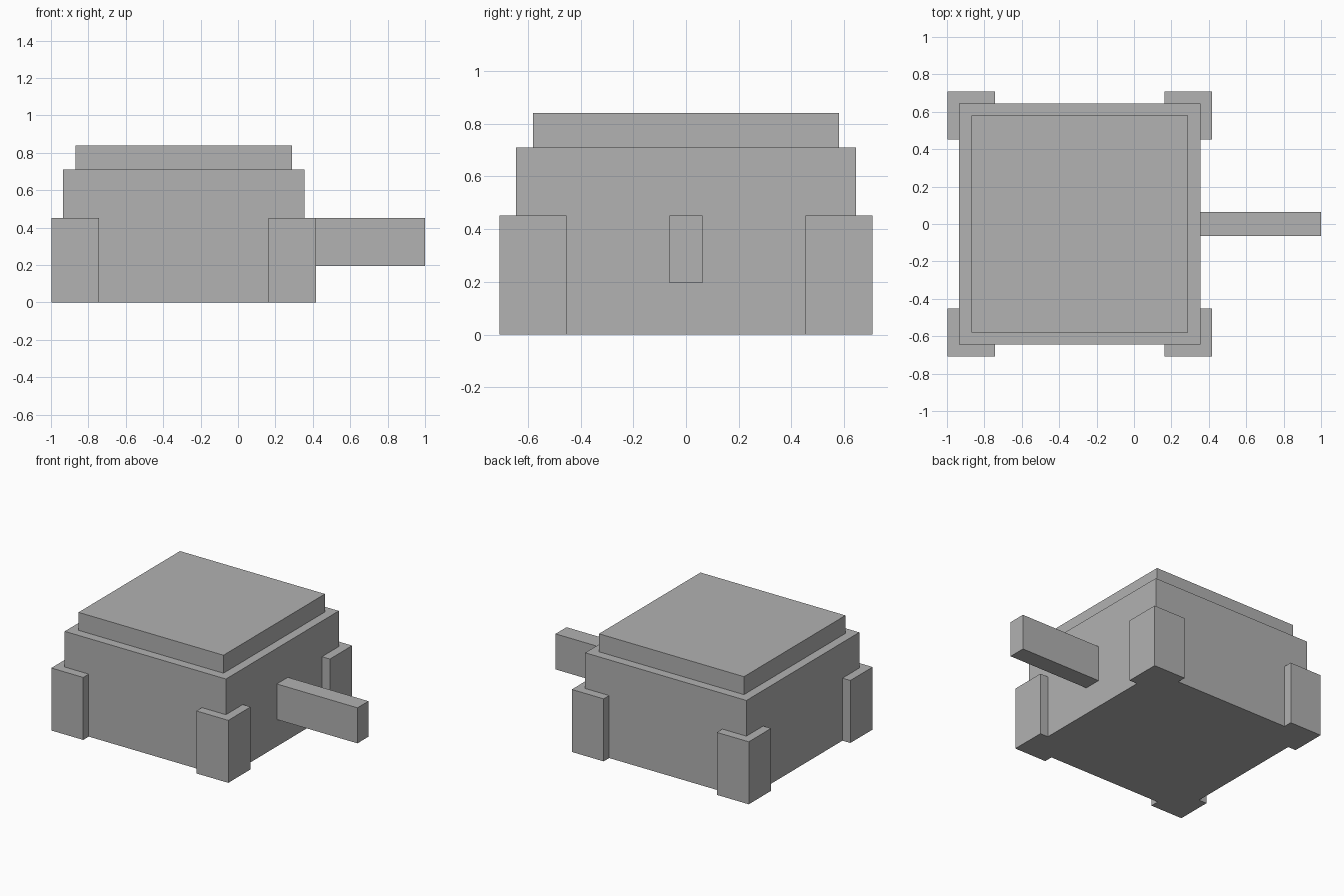
import bpy, bmesh
from mathutils import Vector

if "Cube" in bpy.data.objects:
    bpy.data.objects.remove(bpy.data.objects["Cube"])

grey = bpy.data.materials.new("grey")
grey.diffuse_color = (0.445, 0.445, 0.445, 1)
grey.use_nodes = True
grey.node_tree.nodes["Principled BSDF"].inputs["Base Color"].default_value = grey.diffuse_color


def box(name, lo, hi):
    """Axis-aligned box between two corners."""
    lo, hi = Vector(lo), Vector(hi)
    bm = bmesh.new()
    bmesh.ops.create_cube(bm, size=1)
    for v in bm.verts:
        v.co = (lo + hi) / 2 + v.co * (hi - lo)
    mesh = bpy.data.meshes.new(name)
    bm.to_mesh(mesh)
    bm.free()
    mesh.materials.append(grey)
    obj = bpy.data.objects.new(name, mesh)
    bpy.context.collection.objects.link(obj)
    return obj


CX = -0.29     # centre of the square body along x

# Main block and the stepped lid on top
box("body", (CX - 0.645, -0.645, 0), (CX + 0.645, 0.645, 0.71))
box("lid", (CX - 0.58, -0.58, 0.71), (CX + 0.58, 0.58, 0.84))

# Four corner posts wrapping the body edges
outer, inner = 0.708, 0.453
for sx, side in ((-1, "left"), (1, "right")):
    for sy, end in ((-1, "front"), (1, "back")):
        xs = sorted((CX + sx * inner, CX + sx * outer))
        ys = sorted((sy * inner, sy * outer))
        box(f"corner_post_{end}_{side}", (xs[0], ys[0], 0), (xs[1], ys[1], 0.452))

# Bar projecting from the right side
box("side_bar", (CX + 0.645, -0.063, 0.195), (1.0, 0.063, 0.452))
